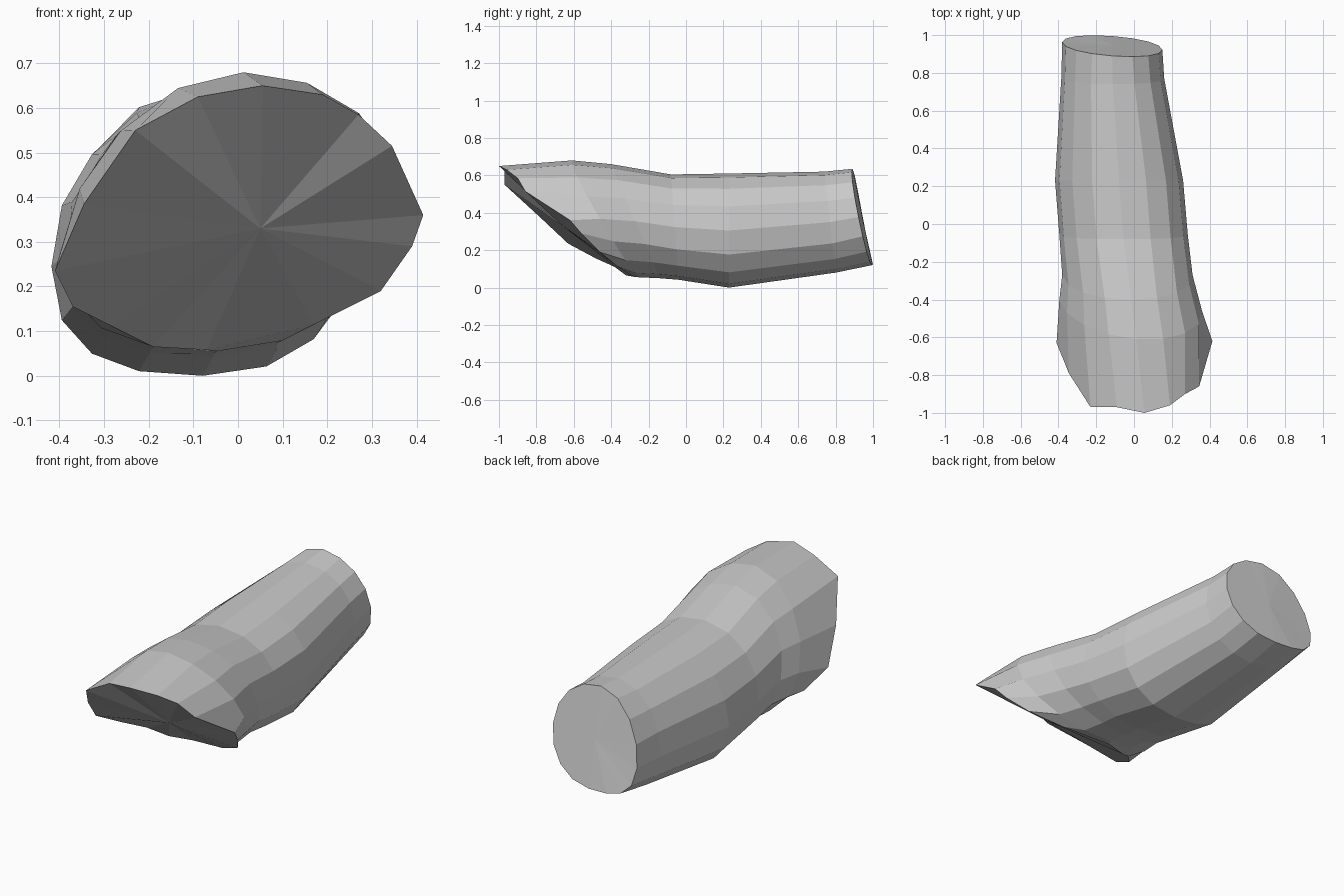
import bpy, bmesh, math

if "Cube" in bpy.data.objects:
    bpy.data.objects.remove(bpy.data.objects["Cube"])

SIDES = 16


def spow(v, p):
    return math.copysign(abs(v) ** p, v)


def section(y_top, y_bot, x0, x1, z0, z1, lean=0.0, yaw=0.0, drop=0.06, box=0.9):
    """Boxy oval, clockwise from the top, tilted along y, sagging on the left."""
    pts = []
    for i in range(SIDES):
        a = 2 * math.pi * i / SIDES
        s, c = spow(math.sin(a), box), spow(math.cos(a), box)
        x = (x0 + x1) / 2 + (x1 - x0) / 2 * s + lean * c
        y = (y_top + y_bot) / 2 + (y_top - y_bot) / 2 * c + yaw * s
        z = (z0 + z1) / 2 + (z1 - z0) / 2 * c - drop * min(s, 0) ** 2
        pts.append((x, y, z))
    return pts


# Slanted front rim, clockwise from the top
front_rim = [
    (.055, -1, .65), (.19, -.96, .63), (.27, -.90, .585), (.345, -.86, .515),
    (.415, -.62, .36), (.39, -.56, .29), (.32, -.46, .19), (.17, -.37, .115),
    (-.07, -.28, .058), (-.19, -.32, .065), (-.28, -.38, .11), (-.37, -.48, .155),
    (-.41, -.63, .235), (-.345, -.79, .385), (-.23, -.97, .55), (-.09, -.97, .625),
]

# Cross-sections running back to the far end
rings = [
    front_rim,
    section(-.61, -.25, -.395, .36, .055, .68, lean=.03, yaw=-.03, drop=.08, box=1),
    section(-.40, -.14, -.38, .31, .05, .66, lean=.02, box=.95),
    section(-.08, -.04, -.395, .285, .042, .605),
    section(.23, .23, -.418, .26, 0, .61),
    section(.74, .80, -.385, .16, .08, .62, drop=.07),
    section(.89, .995, -.38, .15, .12, .635, yaw=-.02, drop=.09, box=.95),
]

# Skin the rings and close both ends with fans
bm = bmesh.new()
loops = [[bm.verts.new(p) for p in ring] for ring in rings]
for a, b in zip(loops, loops[1:]):
    for i in range(SIDES):
        j = (i + 1) % SIDES
        bm.faces.new((a[i], a[j], b[j], b[i]))
for loop, centre in ((loops[0], (.05, -.66, .33)), (loops[-1], (-.115, .945, .365))):
    hub = bm.verts.new(centre)
    for i in range(SIDES):
        bm.faces.new((hub, loop[i], loop[(i + 1) % SIDES]))
bmesh.ops.recalc_face_normals(bm, faces=bm.faces)

mesh = bpy.data.meshes.new("limb_segment")
bm.to_mesh(mesh)
bm.free()
bpy.context.collection.objects.link(bpy.data.objects.new("limb_segment", mesh))
